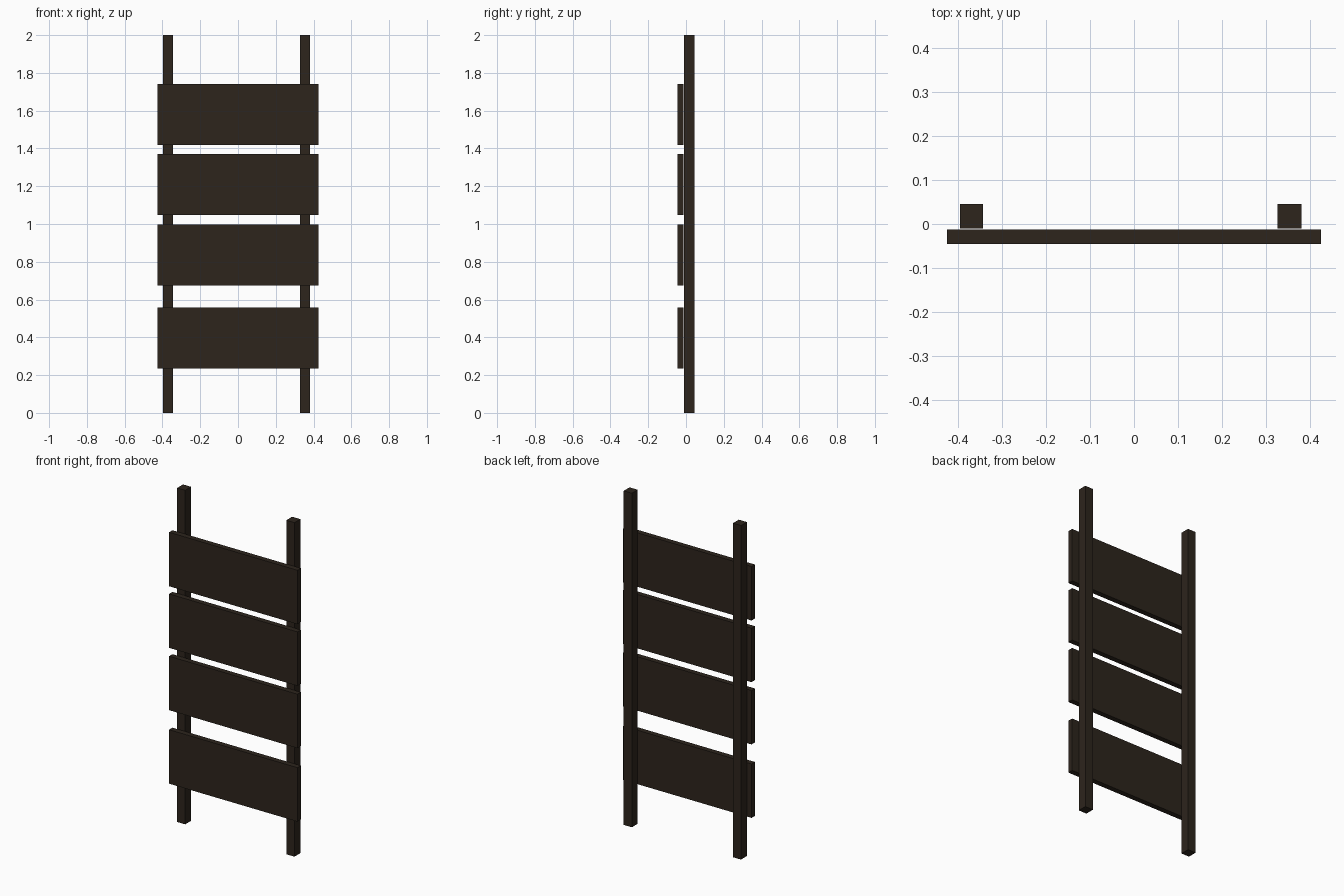
import bpy

if "Cube" in bpy.data.objects:
    bpy.data.objects.remove(bpy.data.objects["Cube"])

wood = bpy.data.materials.new("dark_wood")
wood.diffuse_color = (0.026, 0.018, 0.012, 1)
wood.use_nodes = True
wood.node_tree.nodes["Principled BSDF"].inputs["Base Color"].default_value = wood.diffuse_color


def box(name, x, y, z):
    """Box from (min, max) ranges on each axis."""
    bpy.ops.mesh.primitive_cube_add(
        size=1, location=[(a + b) / 2 for a, b in (x, y, z)])
    ob = bpy.context.object
    ob.name = name
    ob.scale = [b - a for a, b in (x, y, z)]
    bpy.ops.object.transform_apply(location=False, rotation=False, scale=True)
    ob.data.materials.append(wood)
    return ob


# Two upright posts, slightly off centre behind the planks
box("left_post", (-0.396, -0.343), (-0.010, 0.045), (0, 2))
box("right_post", (0.327, 0.381), (-0.010, 0.045), (0, 2))

# Four wide planks across the front, bottom to top
for i, z in enumerate((0.235, 0.675, 1.048, 1.417), 1):
    box(f"plank_{i}", (-0.425, 0.425), (-0.045, -0.013), (z, z + 0.323))
